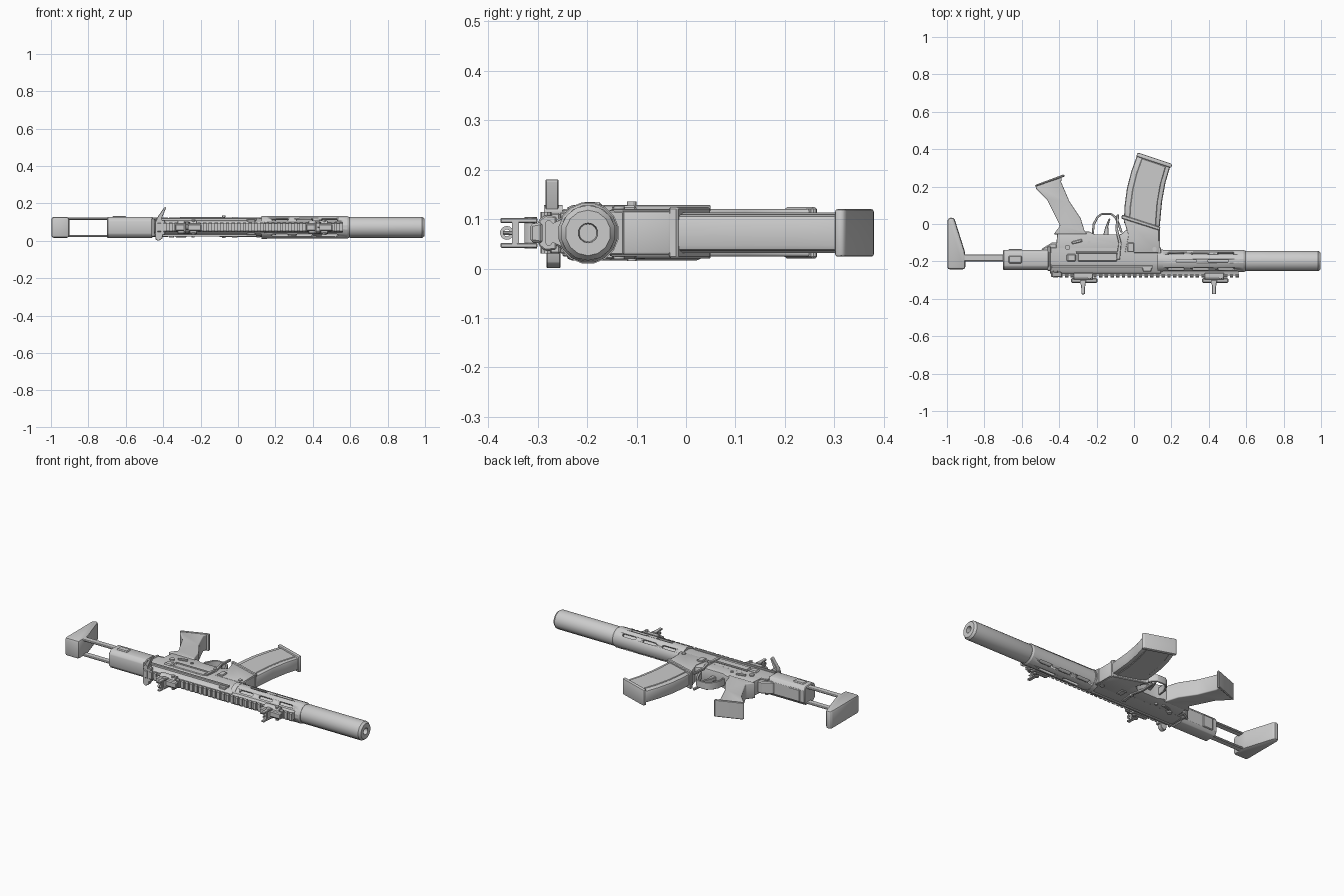
import bpy, bmesh, math
from mathutils import Vector, Matrix

Z = 0.072          # mid-plane height
AX = -0.198        # bore axis in y


def finish(name, bm, bevel=0.0, seg=1, smooth=30):
    bmesh.ops.recalc_face_normals(bm, faces=bm.faces)
    me = bpy.data.meshes.new(name)
    bm.to_mesh(me)
    bm.free()
    ob = bpy.data.objects.new(name, me)
    bpy.context.collection.objects.link(ob)
    bpy.ops.object.select_all(action='DESELECT')
    ob.select_set(True)
    bpy.context.view_layer.objects.active = ob
    if bevel:
        m = ob.modifiers.new("Bevel", 'BEVEL')
        m.width, m.segments, m.limit_method = bevel, seg, 'ANGLE'
        m.angle_limit = math.radians(35)
        bpy.ops.object.modifier_apply(modifier=m.name)
    bpy.ops.object.shade_smooth_by_angle(angle=math.radians(smooth))
    return ob


def extrude(name, pts, vec, **kw):
    """Closed 3D outline swept along vec."""
    bm = bmesh.new()
    f = bm.faces.new([bm.verts.new(p) for p in pts])
    r = bmesh.ops.extrude_face_region(bm, geom=[f])
    bmesh.ops.translate(bm, vec=vec, verts=[v for v in r['geom'] if isinstance(v, bmesh.types.BMVert)])
    return finish(name, bm, **kw)


def side(name, pts, z0, z1, **kw):
    return extrude(name, [(x, y, z0) for x, y in pts], (0, 0, z1 - z0), **kw)


def section(name, pts, x0, x1, **kw):
    """Half section (y, half width) mirrored about the mid-plane, swept along x."""
    full = [(x0, y, Z + w) for y, w in pts] + [(x0, y, Z - w) for y, w in reversed(pts)]
    return extrude(name, full, (x1 - x0, 0, 0), **kw)


def box(name, x0, x1, y0, y1, z0, z1, **kw):
    return side(name, [(x0, y0), (x1, y0), (x1, y1), (x0, y1)], z0, z1, **kw)


def lathe(name, prof, n, centre=(0, AX, Z), axis='X', closed=False, **kw):
    """Profile of (distance along axis, radius) turned round the axis."""
    bm = bmesh.new()
    rings = []
    for a, r in prof:
        ring = []
        for i in range(n):
            t = 2 * math.pi * (i + 0.5) / n
            u, v = r * math.cos(t), r * math.sin(t)
            p = {'X': (a, u, v), 'Y': (u, a, v), 'Z': (u, v, a)}[axis]
            ring.append(bm.verts.new(Vector(p) + Vector(centre)))
        rings.append(ring)
    pairs = list(zip(rings, rings[1:])) + ([(rings[-1], rings[0])] if closed else [])
    for A, B in pairs:
        for i in range(n):
            j = (i + 1) % n
            bm.faces.new((A[i], A[j], B[j], B[i]))
    if not closed:
        bm.faces.new(rings[0])
        bm.faces.new(rings[-1])
    return finish(name, bm, **kw)


def pin(name, x, y, z0, z1, r, n=12):
    return lathe(name, [(z0, r), (z1, r)], n, (x, y, 0), 'Z')


# --- muzzle tube, barrel, slotted handguard ---
lathe("muzzle_tube", [(0.59, 0.03), (0.59, 0.053), (0.60, 0.056), (0.985, 0.056), (0.998, 0.046), (0.998, 0.02), (0.96, 0.018)], 14, smooth=35)
lathe("barrel", [(0.1, 0.03), (0.6, 0.03)], 16)
guard = lathe("handguard", [(0.14, 0.061), (0.585, 0.061), (0.595, 0.056), (0.595, 0.047), (0.14, 0.047)], 16, closed=True, smooth=25)
cut = bmesh.new()
for k in range(8):
    if k == 6:
        continue
    rows = [(0.28, 0.055), (0.45, 0.055)] if k % 2 == 0 else [(0.225, 0.045), (0.355, 0.045), (0.49, 0.045)]
    rot = Matrix.Translation((0, AX, Z)) @ Matrix.Rotation(k * math.pi / 4, 4, 'X')
    for cx, h in rows:
        loop = []
        for i in range(12):
            t = math.pi * 2 * (i + 0.5) / 12
            sx = (h - 0.009) * (1 if math.cos(t) > 0 else -1)
            loop.append(Vector((cx + sx + 0.009 * math.cos(t), 0.009 * math.sin(t), 0.04)))
        lo = [cut.verts.new(rot @ p) for p in loop]
        hi = [cut.verts.new(rot @ (p + Vector((0, 0, 0.04)))) for p in loop]
        cut.faces.new(lo)
        cut.faces.new(hi)
        for i in range(12):
            j = (i + 1) % 12
            cut.faces.new((lo[i], lo[j], hi[j], hi[i]))
cutter = finish("slot_cutter", cut)
m = guard.modifiers.new("Slots", 'BOOLEAN')
m.object, m.operation, m.solver = cutter, 'DIFFERENCE', 'EXACT'
bpy.context.view_layer.objects.active = guard
bpy.ops.object.modifier_apply(modifier="Slots")
bpy.data.objects.remove(cutter)

# --- top rail with repeated teeth ---
section("rail_base", [(-0.25, 0.028), (-0.268, 0.02), (-0.275, 0.02)], -0.43, 0.56)
tooth = section("rail_teeth", [(-0.268, 0.018), (-0.275, 0.026), (-0.28, 0.026), (-0.285, 0.02)], -0.43, -0.412)
arr = tooth.modifiers.new("Array", 'ARRAY')
arr.count, arr.use_relative_offset, arr.use_constant_offset = 33, False, True
arr.constant_offset_displace = (0.0304, 0, 0)

# --- upper receiver ---
section("upper_receiver", [(-0.125, 0.044), (-0.205, 0.047), (-0.225, 0.042), (-0.255, 0.03), (-0.265, 0.024)], -0.45, 0.145, bevel=0.003)
section("receiver_side_rib", [(-0.222, 0.05), (-0.236, 0.05)], -0.44, 0.1, bevel=0.002)
box("ejection_cover", -0.30, -0.09, -0.2, -0.155, 0.115, 0.123, bevel=0.005)
lathe("cover_hinge", [(-0.31, 0.005), (-0.08, 0.005)], 8, (0, -0.152, 0.122))
box("deflector", -0.36, -0.31, -0.2, -0.16, 0.11, 0.126, bevel=0.006)
side("receiver_lug", [(0.04, -0.225), (0.10, -0.225), (0.09, -0.255), (0.05, -0.255)], 0.03, 0.114, bevel=0.003)
lathe("guard_collar", [(0.125, 0.063), (0.155, 0.063)], 16)

# --- lower receiver, magazine well, hinge at the back ---
side("lower_receiver", [(-0.42, -0.155), (-0.41, -0.05), (-0.37, -0.04), (-0.24, -0.04), (-0.21, -0.055), (-0.07, -0.055), (-0.04, -0.03), (0.14, -0.03), (0.14, -0.155)], 0.028, 0.116, bevel=0.006, seg=2)
side("magazine_well", [(-0.05, -0.155), (-0.03, -0.06), (-0.062, 0.044), (0.133, -0.014), (0.135, -0.155)], 0.024, 0.12, bevel=0.006, seg=2)
side("magazine_well_lip", [(-0.069, 0.03), (-0.064, 0.05), (0.141, -0.016), (0.139, -0.036)], 0.02, 0.124, bevel=0.004)
side("rear_hump", [(-0.5, -0.15), (-0.49, -0.13), (-0.44, -0.10), (-0.40, -0.1), (-0.40, -0.16)], 0.035, 0.109, bevel=0.006)
for z0, z1, s in ((0.114, 0.125, 'right'), (0.019, 0.03, 'left')):
    pin("selector_hub_" + s, -0.355, -0.125, z0, z1, 0.014)
    side("selector_lever_" + s, [(-0.335, -0.095), (-0.28, -0.08), (-0.275, -0.095), (-0.33, -0.108)], z0, z1, bevel=0.003)
    pin("rear_pin_" + s, -0.24, -0.10, z0, z1 - 0.003, 0.009)
    pin("front_pin_" + s, 0.11, -0.135, z0, z1, 0.012)
    side("release_lever_" + s, [(-0.095, -0.19), (-0.075, -0.19), (-0.068, -0.1), (-0.085, -0.03), (-0.08, 0.05), (-0.093, 0.05), (-0.10, -0.03), (-0.083, -0.1)], z0 + 0.001, z1 + 0.003, bevel=0.002)
    box("release_button_" + s, -0.035, 0.0, -0.15, -0.1, z0, z1 + 0.002, bevel=0.004)
    pin("release_pivot_" + s, -0.076, -0.11, z0 - 0.004, z1 + 0.01, 0.01)

# --- trigger guard and trigger ---
outer = [(-0.225, -0.05), (-0.222, 0.0), (-0.2, 0.04), (-0.175, 0.058), (-0.12, 0.058), (-0.095, 0.04), (-0.075, 0.0), (-0.06, -0.045)]
inner = [(-0.15 + (x + 0.15) * 0.85, y - 0.009 if y > -0.03 else y) for x, y in outer]
side("trigger_guard", outer + inner[::-1], 0.05, 0.094, bevel=0.002)
side("trigger", [(-0.165, -0.06), (-0.155, -0.02), (-0.135, 0.03), (-0.126, 0.028), (-0.138, -0.015), (-0.135, -0.06)], 0.06, 0.084, bevel=0.003)

# --- pistol grip ---
side("grip", [(-0.43, -0.055), (-0.395, -0.01), (-0.425, 0.05), (-0.465, 0.13), (-0.525, 0.19), (-0.525, 0.202), (-0.385, 0.255), (-0.39, 0.225), (-0.345, 0.12), (-0.285, 0.03), (-0.265, -0.035), (-0.25, -0.055)], 0.024, 0.12, bevel=0.016, seg=3, smooth=50)
side("grip_cap", [(-0.532, 0.198), (-0.528, 0.209), (-0.375, 0.266), (-0.37, 0.254)], 0.02, 0.124, bevel=0.004)

# --- curved magazine ---
side("magazine", [(-0.055, 0.0), (-0.05, 0.1), (-0.038, 0.19), (-0.015, 0.28), (0.018, 0.372), (0.195, 0.312), (0.168, 0.22), (0.15, 0.12), (0.135, -0.04)], 0.035, 0.109, bevel=0.012, seg=2)
side("magazine_panel", [(-0.025, 0.02), (-0.02, 0.1), (-0.008, 0.185), (0.013, 0.27), (0.042, 0.352), (0.17, 0.308), (0.142, 0.21), (0.125, 0.11), (0.115, -0.02)], 0.031, 0.113, bevel=0.003)
side("magazine_base", [(0.012, 0.362), (0.018, 0.38), (0.03, 0.379), (0.198, 0.323), (0.204, 0.314), (0.198, 0.3)], 0.024, 0.12, bevel=0.005, seg=2)

# --- stock: housing, two rods, butt ---
section("stock_housing", [(-0.138, 0.035), (-0.152, 0.056), (-0.225, 0.056), (-0.245, 0.035)], -0.70, -0.455, bevel=0.004)
lathe("buffer_tube", [(-0.66, 0.04), (-0.43, 0.04)], 16)
box("stock_latch", -0.67, -0.60, -0.15, -0.133, 0.035, 0.109, bevel=0.004)
box("stock_latch_side", -0.67, -0.60, -0.21, -0.17, 0.12, 0.134, bevel=0.005)
box("end_plate", -0.462, -0.445, -0.25, -0.12, 0.024, 0.12, bevel=0.003)
for s, zc in (('left', 0.026), ('right', 0.118)):
    box("stock_rod_" + s, -0.93, -0.5, -0.2, -0.162, zc - 0.006, zc + 0.006, bevel=0.004)
side("butt", [(-0.998, -0.243), (-0.998, 0.018), (-0.992, 0.032), (-0.965, 0.036), (-0.957, 0.02), (-0.905, -0.145), (-0.902, -0.17), (-0.902, -0.243)], 0.016, 0.128, bevel=0.014, seg=2)

# --- charging handle and its angled latch ---
box("charging_handle", -0.445, -0.39, -0.282, -0.255, 0.03, 0.112, bevel=0.003)
extrude("charging_latch_right", [(-0.442, -0.284, 0.1), (-0.415, -0.284, 0.1), (-0.385, -0.284, 0.176), (-0.388, -0.284, 0.181), (-0.395, -0.284, 0.178), (-0.425, -0.284, 0.135)], (0, 0.026, 0), bevel=0.002)
extrude("charging_latch_left", [(-0.445, -0.282, 0.04), (-0.44, -0.282, 0.006), (-0.425, -0.282, 0.0), (-0.405, -0.282, 0.012), (-0.4, -0.282, 0.04)], (0, 0.028, 0), bevel=0.002)
lathe("latch_pivot", [(-0.287, 0.014), (-0.25, 0.014)], 12, (-0.42, 0, 0.115), 'Y')

# --- folding sights front and back ---
for tag, x in (("rear", -0.268), ("front", 0.432)):
    section(tag + "_sight_clamp", [(-0.262, 0.034), (-0.285, 0.036), (-0.298, 0.026)], x - 0.055, x + 0.05, bevel=0.003)
    section(tag + "_sight_body", [(-0.29, 0.022), (-0.315, 0.018)], x - 0.068, x + 0.072, bevel=0.005)
    lathe(tag + "_sight_screw", [(0.03, 0.011), (0.114, 0.011)], 10, (x + 0.03, -0.283, 0), 'Z')
    lathe(tag + "_sight_hinge", [(0.04, 0.013), (0.104, 0.013)], 12, (x - 0.008, -0.314, 0), 'Z')
    for s in (-1, 1):
        zc = Z + s * 0.025
        side(tag + "_sight_ear", [(x - 0.018, -0.3), (x + 0.012, -0.3), (x + 0.006, -0.342), (x + 0.006, -0.375), (x - 0.014, -0.375), (x - 0.014, -0.342)], zc - 0.005, zc + 0.005, bevel=0.002)
    box(tag + "_sight_bridge", x - 0.014, x + 0.006, -0.352, -0.338, 0.046, 0.098)
    if tag == "front":
        lathe("front_sight_post", [(-0.37, 0.004), (-0.34, 0.005)], 8, (x - 0.004, 0, Z), 'Y')
    else:
        ring = [(x - 0.01, 0.014), (x + 0.002, 0.014), (x + 0.002, 0.007), (x - 0.01, 0.007)]
        lathe("rear_sight_aperture", ring, 14, (0, -0.362, Z), closed=True)
